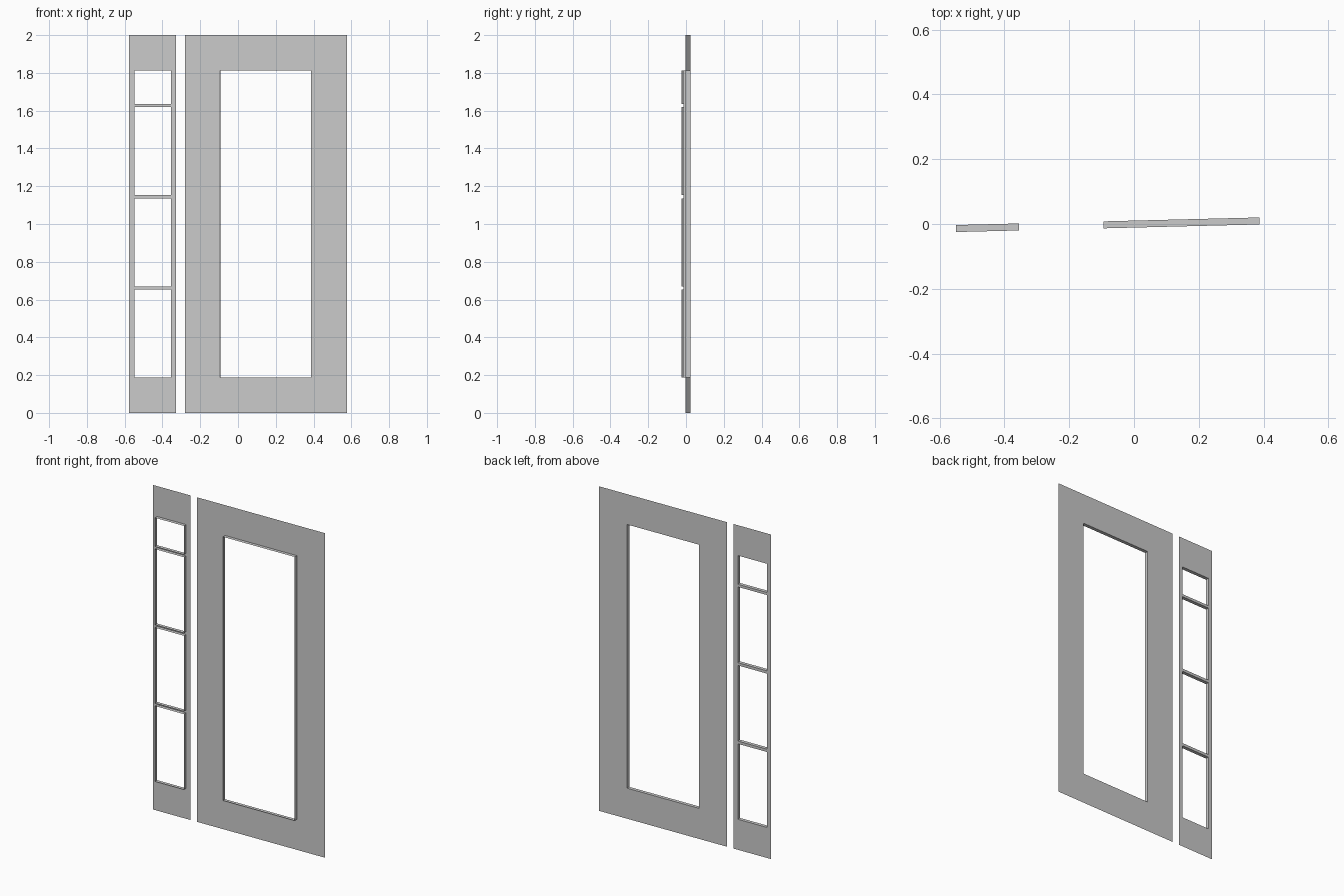
import bpy, bmesh

if "Cube" in bpy.data.objects:
    bpy.data.objects.remove(bpy.data.objects["Cube"])

SLOPE, OFFSET, DEPTH = 0.025, 0.0105, 0.0215   # slight turn of the wall plane, lip depth


def wall_point(x, z, forward=0.0):
    return (x + SLOPE * forward, OFFSET + SLOPE * x - forward, z)


def make_object(name, quads):
    bm = bmesh.new()
    for quad in quads:
        bm.faces.new([bm.verts.new(p) for p in quad])
    bmesh.ops.remove_doubles(bm, verts=bm.verts, dist=1e-5)
    mesh = bpy.data.meshes.new(name)
    bm.to_mesh(mesh)
    bm.free()
    obj = bpy.data.objects.new(name, mesh)
    bpy.context.collection.objects.link(obj)
    return obj


def pierced_panel(name, x_range, hole_x, hole_zs):
    """Thin sheet with a column of openings, each edged by a forward lip."""
    xs = [x_range[0], *hole_x, x_range[1]]
    zs = [0.0] + [z for hole in hole_zs for z in hole] + [2.0]
    sheet, lips = [], []
    for i in range(3):
        for j in range(len(zs) - 1):
            x0, x1, z0, z1 = xs[i], xs[i + 1], zs[j], zs[j + 1]
            corners = [(x0, z0), (x1, z0), (x1, z1), (x0, z1)]
            if i == 1 and j % 2 == 1:
                # opening: four lip walls instead of a sheet face
                for a, b in zip(corners, corners[1:] + corners[:1]):
                    lips.append([wall_point(*a), wall_point(*b),
                                 wall_point(*b, DEPTH), wall_point(*a, DEPTH)])
            else:
                sheet.append([wall_point(*c) for c in corners])
    make_object(name + "_sheet", sheet)
    make_object(name + "_opening_lips", lips)


# Wide panel with one tall opening
pierced_panel("door_panel", (-0.281, 0.576), (-0.094, 0.387), [(0.188, 1.813)])

# Narrow side panel with four stacked openings
pierced_panel("side_panel", (-0.576, -0.327), (-0.549, -0.355),
              [(0.188, 0.653), (0.670, 1.136), (1.153, 1.620), (1.636, 1.813)])
